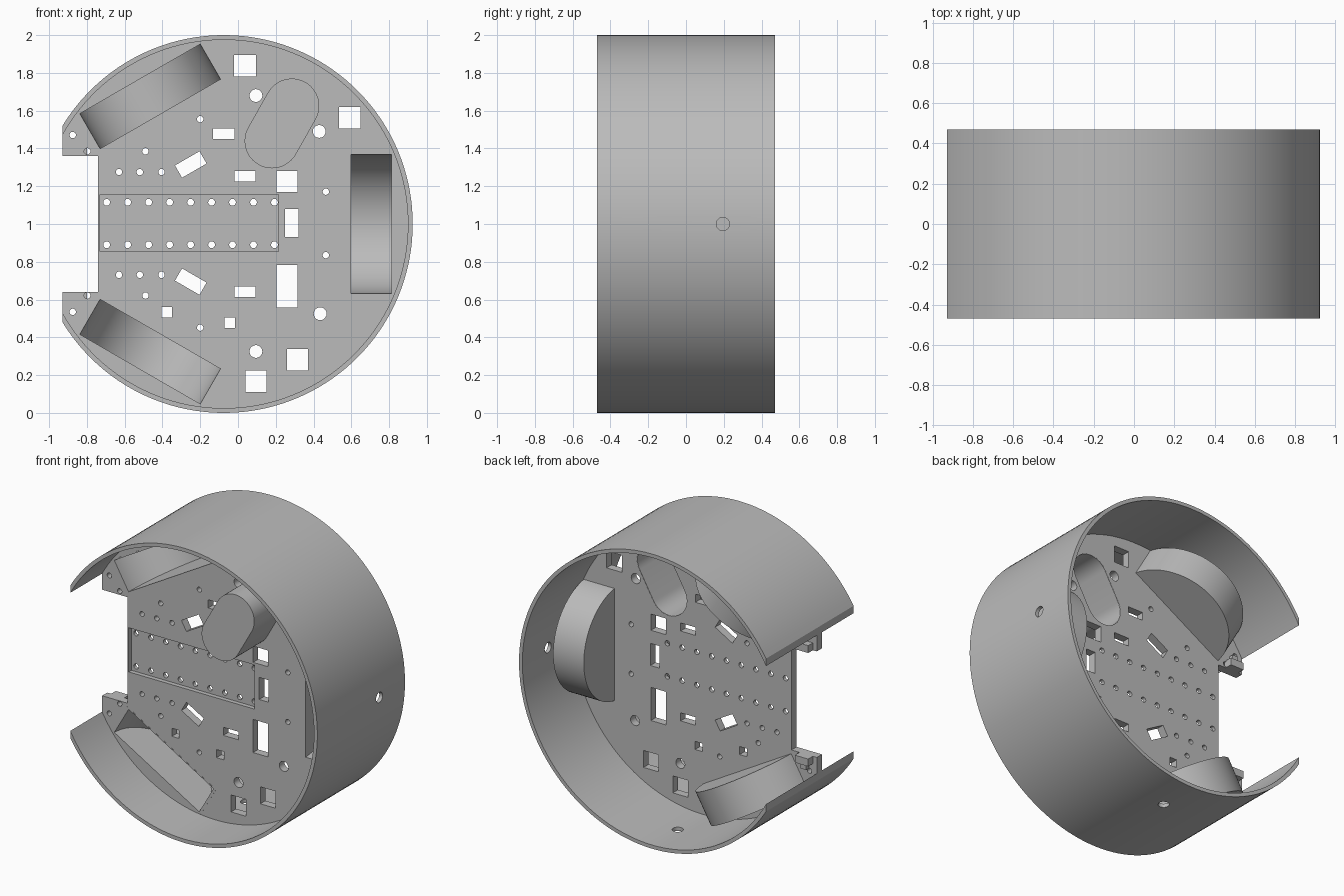
import bpy, bmesh
from math import sin, cos, pi, acos, radians
from mathutils import Matrix, Vector

if "Cube" in bpy.data.objects:
    bpy.data.objects.remove(bpy.data.objects["Cube"], do_unlink=True)

CX, CZ = -0.075, 1.0            # axis of the drum
FRONT, BACK = -0.47, 0.47       # drum depth
P0, P1 = -0.13, -0.075          # deck plate depth
CUT = -0.93                     # open side of the drum

grey = bpy.data.materials.new("plain grey")
grey.use_nodes = True
grey.diffuse_color = (0.5, 0.5, 0.5, 1)
grey.node_tree.nodes["Principled BSDF"].inputs["Base Color"].default_value = (0.5, 0.5, 0.5, 1)


# ---- helpers ----
def arc(cx, cz, r, a0, a1, n):
    return [(cx + r * cos(a0 + (a1 - a0) * i / n), cz + r * sin(a0 + (a1 - a0) * i / n))
            for i in range(n + 1)]


def circle(cx, cz, r, n=20):
    return arc(cx, cz, r, 0, 2 * pi, n)[:-1]


def rect(cx, cz, w, h, angle=0):
    c, s = cos(radians(angle)), sin(radians(angle))
    return [(cx + x * c - z * s, cz + x * s + z * c) for x, z in
            ((-w / 2, -h / 2), (w / 2, -h / 2), (w / 2, h / 2), (-w / 2, h / 2))]


def prism(bm, outline, y0, y1, matrix=Matrix()):
    """Extrude an x-z outline along y."""
    low = [bm.verts.new(matrix @ Vector((x, y0, z))) for x, z in outline]
    high = [bm.verts.new(matrix @ Vector((x, y1, z))) for x, z in outline]
    bm.faces.new(low)
    bm.faces.new(high)
    n = len(low)
    for i in range(n):
        j = (i + 1) % n
        bm.faces.new((low[i], low[j], high[j], high[i]))


def make(name, parts):
    """Object from (outline, y0, y1[, matrix]) prisms."""
    bm = bmesh.new()
    for part in parts:
        prism(bm, *part)
    bmesh.ops.recalc_face_normals(bm, faces=bm.faces)
    mesh = bpy.data.meshes.new(name)
    bm.to_mesh(mesh)
    bm.free()
    mesh.materials.append(grey)
    ob = bpy.data.objects.new(name, mesh)
    bpy.context.collection.objects.link(ob)
    return ob


def carve(ob, parts):
    cutter = make("cutter", parts)
    cutter.hide_render = True
    mod = ob.modifiers.new("carve", "BOOLEAN")
    mod.operation, mod.solver, mod.object = "DIFFERENCE", "EXACT", cutter
    bpy.context.view_layer.update()
    done = ob.evaluated_get(bpy.context.evaluated_depsgraph_get())
    mesh = bpy.data.meshes.new_from_object(done)
    ob.modifiers.clear()
    ob.data = mesh
    bpy.data.objects.remove(cutter, do_unlink=True)


def smooth(ob):
    bpy.ops.object.select_all(action="DESELECT")
    ob.select_set(True)
    bpy.context.view_layer.objects.active = ob
    bpy.ops.object.shade_smooth_by_angle(angle=radians(30))


def drum_arc(r, n=120):
    a = acos((CUT - CX) / r)
    return arc(CX, CZ, r, -a, a, n)


def capsule(r):
    a = radians(60)
    return (arc(0.285, 1.625, r, a - pi / 2, a + pi / 2, 24)
            + arc(0.18, 1.44, r, a + pi / 2, a + 3 * pi / 2, 24))


# ---- outer drum wall with three screw holes ----
shell = make("drum_wall", [(drum_arc(1.0) + drum_arc(0.975)[::-1], FRONT, BACK)])
upright = Matrix.Translation((CX, 0.195, 0)) @ Matrix.Rotation(pi / 2, 4, "X")
sideways = Matrix.Translation((0, 0.195, CZ)) @ Matrix.Rotation(pi / 2, 4, "Z")
carve(shell, [(circle(0, 0, 0.035), -2.2, 0.2, upright),
              (circle(0, 0, 0.035), -1.1, -0.8, sideways)])

# ---- deck plate with notch on the open side ----
deck = make("deck_plate", [(drum_arc(0.98) + [(CUT, 1.36), (-0.74, 1.36),
                                              (-0.74, 0.64), (CUT, 0.64)], P0, P1)])

# Shallow tray for the central board
carve(deck, [(rect(-0.2575, 1.005, 0.945, 0.30), P0 - 0.1, P0 + 0.03)])

# Sensor and cable openings: centre x, centre z, width, height, angle
windows = [
    (0.037, 1.838, 0.115, 0.115), (0.592, 1.562, 0.115, 0.115),
    (-0.075, 1.477, 0.115, 0.055), (0.037, 1.252, 0.112, 0.055),
    (0.26, 1.225, 0.112, 0.11), (0.285, 1.005, 0.07, 0.15),
    (0.26, 0.67, 0.112, 0.225), (0.037, 0.642, 0.112, 0.055),
    (-0.378, 0.532, 0.055, 0.055), (-0.043, 0.477, 0.055, 0.055),
    (0.315, 0.282, 0.112, 0.115), (0.095, 0.168, 0.112, 0.115),
    (-0.25, 1.315, 0.15, 0.075, 30), (-0.25, 0.695, 0.15, 0.075, -30),
]
outlines = [rect(*w) for w in windows]

# Large and small screw holes, the small ones mirrored above and below
outlines += [circle(x, z, 0.034) for x, z in
             ((0.095, 1.68), (0.43, 1.49), (0.435, 0.525), (0.095, 0.325))]
for x, dz in ((-0.875, 0.468), (-0.798, 0.382), (-0.2, 0.552), (-0.49, 0.382),
              (-0.63, 0.272), (-0.52, 0.272), (-0.405, 0.272), (0.465, 0.168)):
    outlines += [circle(x, 1.003 + side * dz, 0.017, 16) for side in (1, -1)]
for i in range(9):
    outlines += [circle(-0.695 + 0.111 * i, z, 0.018, 16) for z in (1.115, 0.89)]

# Openings of the caster cup and the three wheel wells
outlines.append(capsule(0.135))
turns = [Matrix.Translation((CX, 0, CZ)) @ Matrix.Rotation(radians(a), 4, "Y")
         for a in (0, 120, -120)]
cuts = [(o, P0 - 0.1, P1 + 0.1) for o in outlines]
cuts += [(rect(0.78, 0, 0.215, 0.745), P0 - 0.1, P1 + 0.1, t) for t in turns]
carve(deck, cuts)

# ---- wheel wells: hollow half drums bulging to the back ----
lay = Matrix.Rotation(-pi / 2, 4, "Z")      # profile x -> -y, depth y -> x
for name, turn in zip(("left", "lower_right", "upper_right"), turns):
    place = turn @ Matrix.Translation((0, P0 - 0.001, 0)) @ lay
    well = make(name + "_wheel_well",
                [(arc(0, 0, 0.385, pi / 2, 3 * pi / 2, 48), 0.665, 0.895, place)])
    inner = arc(0, 0, 0.368, pi / 2, 3 * pi / 2, 48) + [(0.1, -0.368), (0.1, 0.368)]
    carve(well, [(inner, 0.673, 0.887, place)])
    smooth(well)

# ---- caster cup: closed in front, open at the back ----
cup = make("caster_cup", [(capsule(0.145), -0.44, P1 - 0.001)])
carve(cup, [(capsule(0.133), -0.428, 0.1)])

# ---- small latch blocks behind the two corner tabs ----
for name, s in (("upper", 1), ("lower", -1)):
    make(name + "_latch", [(rect(-0.85, CZ + s * 0.385, 0.10, 0.05), P1 - 0.01, P1 + 0.05),
                           (rect(-0.85, CZ + s * 0.435, 0.04, 0.03), P1 - 0.01, P1 + 0.03)])

for ob in (shell, deck, cup):
    smooth(ob)
